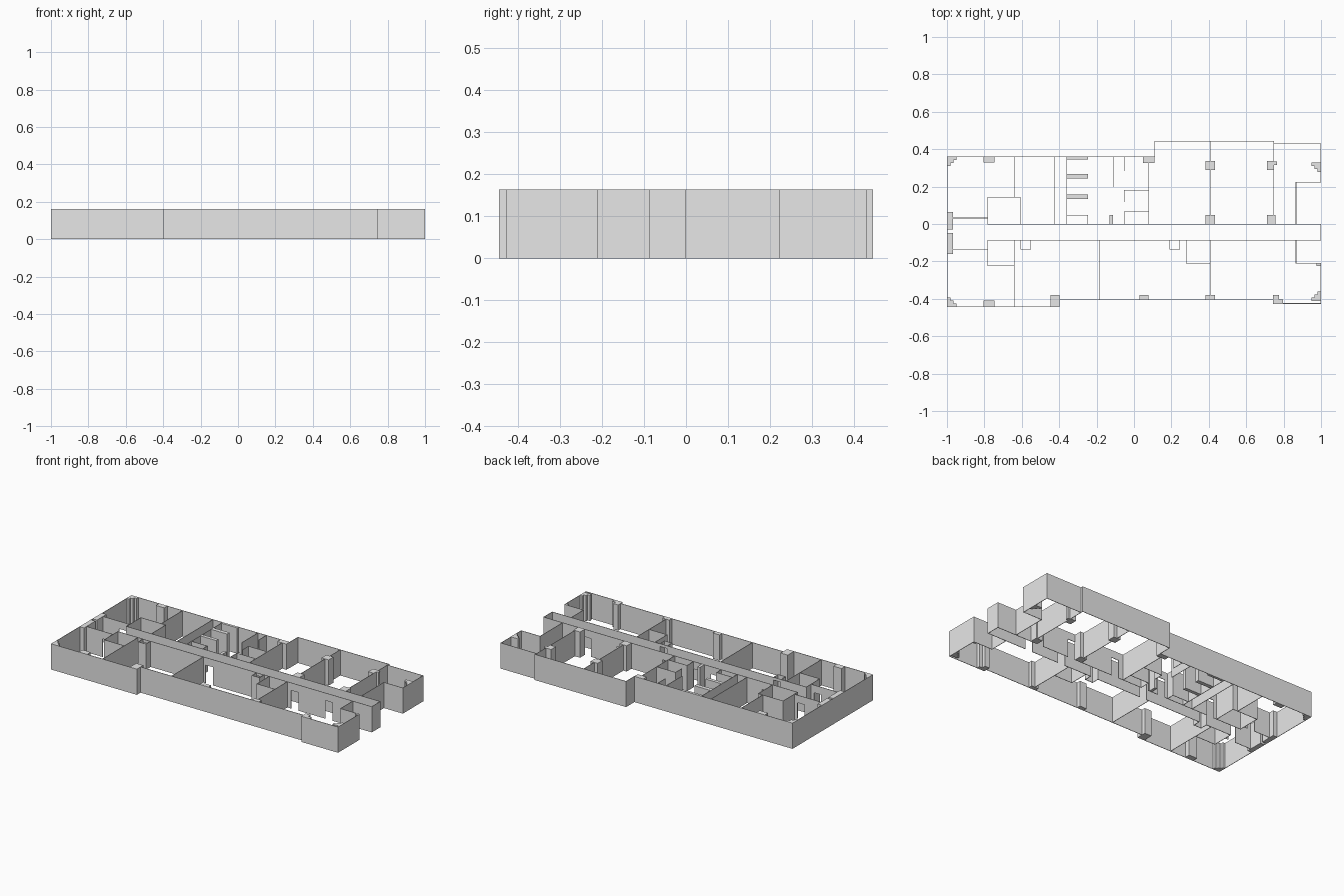
import bpy
import bmesh
from mathutils import Matrix, Vector

HEIGHT = 0.163
DOOR_HEIGHT = 0.115
DOOR_WIDTH = 0.05
THICK = 0.003

if "Cube" in bpy.data.objects:
    bpy.data.objects.remove(bpy.data.objects["Cube"], do_unlink=True)

grey = bpy.data.materials.new("plain grey")
grey.use_nodes = True
grey.diffuse_color = (0.8, 0.8, 0.8, 1)
grey.node_tree.nodes["Principled BSDF"].inputs["Base Color"].default_value = grey.diffuse_color


def add_box(bm, x0, x1, y0, y1, z0=0, z1=HEIGHT):
    centre = Vector((x0 + x1, y0 + y1, z0 + z1)) / 2
    size = Matrix.Diagonal((x1 - x0, y1 - y0, z1 - z0, 1))
    bmesh.ops.create_cube(bm, size=1, matrix=Matrix.Translation(centre) @ size)


def finish(bm, name):
    mesh = bpy.data.meshes.new(name)
    bm.to_mesh(mesh)
    bm.free()
    mesh.materials.append(grey)
    bpy.context.collection.objects.link(bpy.data.objects.new(name, mesh))


def add_wall(bm, a, b, doors=()):
    """Upright wall between two plan points, with doorways centred along it."""
    along = 0 if abs(a[0] - b[0]) > abs(a[1] - b[1]) else 1
    start, end = sorted((a[along], b[along]))
    start, end = start - THICK / 2, end + THICK / 2
    line = a[1 - along]

    def piece(s, e, z0):
        if e - s < THICK / 2:
            return
        spans = [(s, e), (line - THICK / 2, line + THICK / 2)]
        if along:
            spans.reverse()
        add_box(bm, *spans[0], *spans[1], z0)

    for door in sorted(doors):
        low, high = door - DOOR_WIDTH / 2, door + DOOR_WIDTH / 2
        if start < low and high < end:
            piece(start, low, 0)
            piece(low, high, DOOR_HEIGHT)
            start = high
    piece(start, end, 0)


def walls(name, *paths, doors=()):
    bm = bmesh.new()
    for path in paths:
        for a, b in zip(path, path[1:]):
            add_wall(bm, a, b, doors if a[1] == b[1] else ())
    finish(bm, name)


def blocks(name, *boxes):
    bm = bmesh.new()
    for box in boxes:
        add_box(bm, *box)
    finish(bm, name)


def stepped_corner(name, x, y, sx, sy):
    """Three stacked steps filling a corner; sx and sy point into the room."""
    bm = bmesh.new()
    for reach, depth in ((0.05, 0.018), (0.034, 0.034), (0.018, 0.05)):
        xs = sorted((x, x + sx * reach))
        ys = sorted((y, y + sy * depth))
        add_box(bm, *xs, *ys)
    finish(bm, name)


# Shared plan lines
EDGE = 1 - THICK / 2
WEST, EAST = -EDGE, EDGE
NORTH, SOUTH = 0.36, -0.443
BAY_N, EAST_N, EAST_S, MID_S = 0.443, 0.428, -0.425, -0.406
HALL_N, HALL_S = -0.001, -0.087
CROSS = 0.407
LOBBY, OFFICE = -0.782, -0.64
END_ROOM, BAY_E = 0.866, 0.748

# Outside shell
walls("north_outer_wall",
      [(WEST, NORTH), (0.11, NORTH), (0.11, BAY_N), (BAY_E, BAY_N), (BAY_E, HALL_N)],
      [(BAY_E, EAST_N), (EAST, EAST_N), (EAST, 0.224), (END_ROOM, 0.224), (END_ROOM, HALL_N)])
walls("west_outer_wall", [(WEST, SOUTH), (WEST, NORTH)])
walls("south_outer_wall",
      [(WEST, SOUTH), (-0.4, SOUTH), (-0.4, MID_S), (0.745, MID_S), (0.745, EAST_S),
       (EAST, EAST_S), (EAST, -0.211), (END_ROOM, -0.211), (END_ROOM, HALL_S)])

# Corridor
walls("corridor_north_wall", [(LOBBY, HALL_N), (EAST, HALL_N)],
      doors=(-0.56, -0.2, -0.08, 0.14, 0.46, 0.69))
walls("corridor_end_wall", [(EAST, HALL_N), (EAST, HALL_S)])
walls("corridor_south_wall",
      [(LOBBY, HALL_S), (-0.605, HALL_S), (-0.605, -0.134), (-0.552, -0.134),
       (-0.552, HALL_S), (0.192, HALL_S), (0.192, -0.134), (0.245, -0.134),
       (0.245, HALL_S), (EAST, HALL_S)],
      doors=(-0.14, 0.46, 0.7))
# Doorways at the back of both niches
bm = bmesh.new()
for x in (-0.605, 0.192):
    add_box(bm, x, x + 0.053, HALL_S - THICK, HALL_S, DOOR_HEIGHT + 0.03, HEIGHT)
finish(bm, "niche_lintels")

# Rooms at the west end
walls("northwest_rooms",
      [(WEST, 0.032), (LOBBY, 0.032)],
      [(LOBBY, HALL_N), (LOBBY, 0.144), (-0.607, 0.144), (-0.607, HALL_N)],
      [(OFFICE, 0.144), (OFFICE, NORTH)], doors=(-0.83,))
walls("southwest_rooms",
      [(WEST, -0.134), (LOBBY, -0.134)],
      [(LOBBY, HALL_S), (LOBBY, -0.224), (OFFICE, -0.224)],
      [(OFFICE, HALL_S), (OFFICE, SOUTH)], doors=(-0.83,))

# Service core
walls("service_core_walls",
      [(-0.427, HALL_N), (-0.427, NORTH)],
      [(-0.36, HALL_N), (-0.36, NORTH)],
      [(-0.36, 0.047), (-0.247, 0.047), (-0.247, HALL_N)],
      [(-0.112, 0.2), (-0.112, NORTH)],
      [(-0.053, 0.285), (-0.053, NORTH)],
      [(-0.053, 0.12), (-0.053, 0.18), (0.08, 0.18)],
      [(-0.053, HALL_N), (-0.053, 0.065), (0.08, 0.065)],
      [(0.08, HALL_N), (0.08, NORTH)])
blocks("core_partition_blocks", *[(-0.36, -0.247, y, y + d) for y, d in
       ((0.345, 0.015), (0.243, 0.025), (0.135, 0.022))])
blocks("core_pier", (-0.13, -0.112, 0, 0.047))

# Cross walls between the large rooms
walls("large_room_walls",
      [(CROSS, HALL_N), (CROSS, BAY_N)],
      [(CROSS, HALL_S), (CROSS, MID_S)],
      [(-0.182, HALL_S), (-0.182, MID_S)],
      [(0.28, HALL_S), (0.28, -0.211), (CROSS, -0.211)])

# Columns
blocks("north_columns",
       (-0.805, -0.747, 0.328, NORTH), (0.047, 0.11, 0.327, NORTH),
       (0.383, 0.432, 0.29, 0.338), (0.383, 0.432, 0, 0.047),
       (0.71, BAY_E, 0.29, 0.338), (BAY_E, 0.764, 0.315, 0.333),
       (0.71, 0.757, 0, 0.047))
blocks("west_columns", (-1, -0.968, -0.03, 0.065), (-1, -0.968, -0.16, -0.047))
blocks("south_columns",
       (-0.805, -0.747, SOUTH, -0.408), (-0.447, -0.398, SOUTH, -0.38),
       (0.03, 0.078, MID_S, -0.38), (0.383, 0.432, MID_S, -0.38),
       (0.742, 0.775, -0.425, -0.38), (0.775, 0.797, -0.425, -0.403))
blocks("southeast_pier", (0.977, 1, -0.224, -0.211))
stepped_corner("northwest_corner_column", -1, NORTH, 1, -1)
stepped_corner("southwest_corner_column", -1, SOUTH, 1, 1)
stepped_corner("northeast_corner_column", 1, 0.328, -1, -1)
stepped_corner("southeast_corner_column", 1, EAST_S + 0.013, -1, 1)
